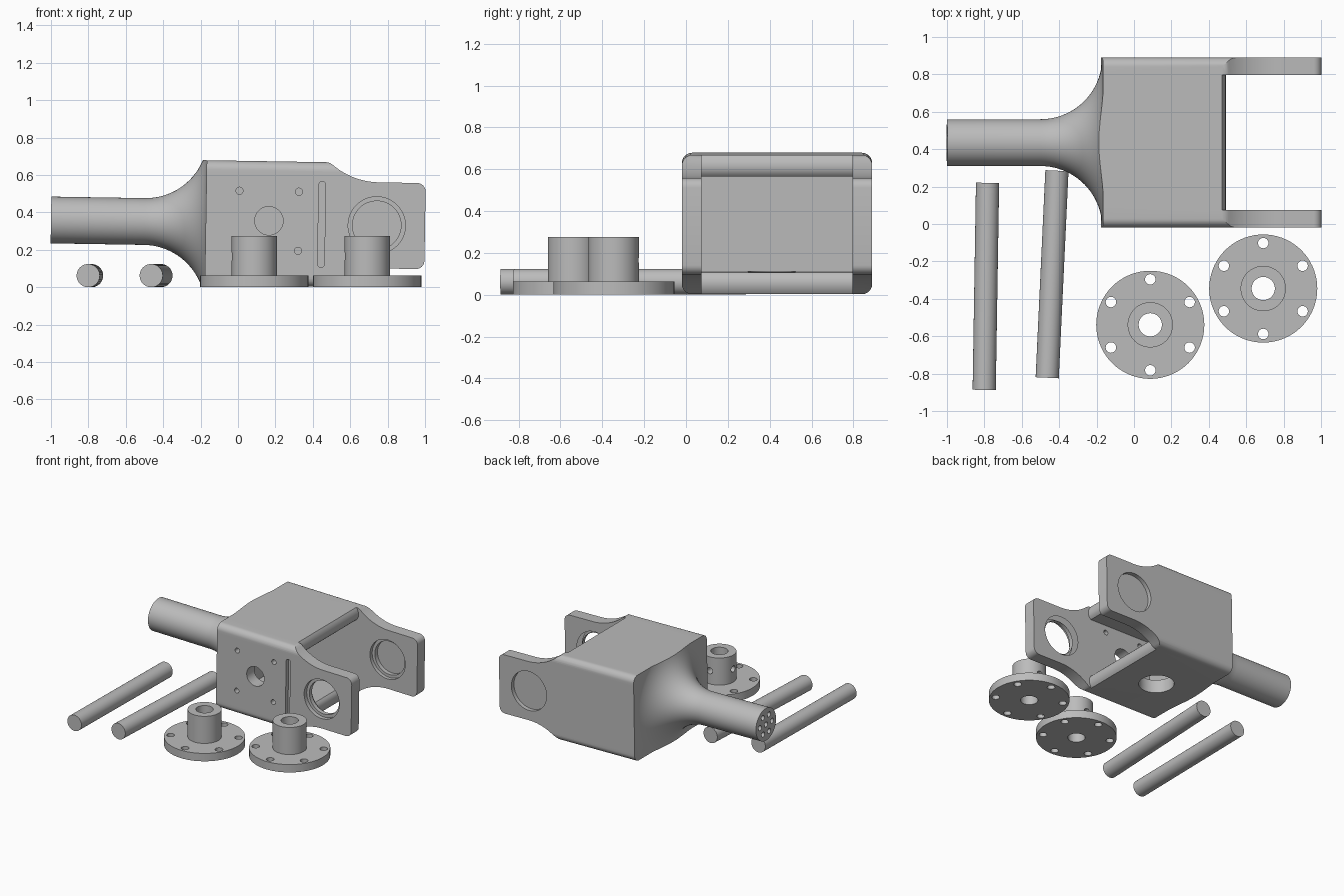
import bpy, bmesh, math
from mathutils import Matrix, Vector

if "Cube" in bpy.data.objects:
    bpy.data.objects.remove(bpy.data.objects["Cube"])

grey = bpy.data.materials.new("machined grey")
grey.diffuse_color = (0.5, 0.5, 0.5, 1)
grey.use_nodes = True
grey.node_tree.nodes["Principled BSDF"].inputs["Base Color"].default_value = grey.diffuse_color


def finish(name, bm):
    bmesh.ops.remove_doubles(bm, verts=bm.verts, dist=1e-5)
    bmesh.ops.recalc_face_normals(bm, faces=bm.faces)
    me = bpy.data.meshes.new(name)
    bm.to_mesh(me)
    bm.free()
    me.materials.append(grey)
    ob = bpy.data.objects.new(name, me)
    bpy.context.collection.objects.link(ob)
    return ob


def prism(name, pts, axis, lo, hi):
    """Extrude a 2D outline along x (outline is y,z) or y (outline is x,z)."""
    bm = bmesh.new()
    place = (lambda u, v, w: (w, u, v)) if axis == "x" else (lambda u, v, w: (u, w, v))
    a = [bm.verts.new(place(u, v, lo)) for u, v in pts]
    b = [bm.verts.new(place(u, v, hi)) for u, v in pts]
    n = len(pts)
    bm.faces.new(a)
    bm.faces.new(b)
    for i in range(n):
        j = (i + 1) % n
        bm.faces.new((a[i], a[j], b[j], b[i]))
    return finish(name, bm)


def lathe(name, pts, n=72, matrix=Matrix()):
    """Spin a closed (radius, height) outline around z."""
    bm = bmesh.new()
    rings = [[bm.verts.new(matrix @ Vector((r * math.cos(math.tau * k / n),
                                            r * math.sin(math.tau * k / n), h)))
              for k in range(n)] for r, h in pts]
    for i, ring in enumerate(rings):
        nxt = rings[(i + 1) % len(rings)]
        if pts[i][0] == 0 and pts[(i + 1) % len(pts)][0] == 0:
            continue
        for k in range(n):
            m = (k + 1) % n
            bm.faces.new((ring[k], ring[m], nxt[m], nxt[k]))
    return finish(name, bm)


def rod(name, p, q, r, n=32):
    p, q = Vector(p), Vector(q)
    d = q - p
    m = Matrix.Translation(p) @ d.to_track_quat("Z", "Y").to_matrix().to_4x4()
    return lathe(name, [(0, 0), (r, 0), (r, d.length), (0, d.length)], n, m)


def boolean(ob, cutter, op="DIFFERENCE"):
    mod = ob.modifiers.new("cut", "BOOLEAN")
    mod.operation, mod.object, mod.solver = op, cutter, "EXACT"
    bpy.context.view_layer.objects.active = ob
    bpy.ops.object.modifier_apply(modifier=mod.name)
    bpy.data.objects.remove(cutter, do_unlink=True)


def smooth(ob):
    bpy.ops.object.select_all(action="DESELECT")
    ob.select_set(True)
    bpy.context.view_layer.objects.active = ob
    bpy.ops.object.shade_smooth_by_angle(angle=math.radians(30))


def arc(cx, cy, r, a0, a1, n):
    return [(cx + r * math.cos(a0 + (a1 - a0) * i / n),
             cy + r * math.sin(a0 + (a1 - a0) * i / n)) for i in range(n + 1)]


# Housing: rounded block, local z = 0 on the shaft axis
YC, HY, HZ, RC = 0.435, 0.455, 0.333, 0.05
outline = []
for i, (sy, sz) in enumerate([(1, 1), (-1, 1), (-1, -1), (1, -1)]):
    outline += arc(YC + sy * (HY - RC), sz * (HZ - RC), RC,
                   i * math.pi / 2, (i + 1) * math.pi / 2, 8)
body = prism("fork_housing", outline, "x", -1.1, 1.1)

# Shaft with a flared shoulder
R = 0.33
flare = [(0.125 + R * (1 - math.cos(a)), -0.5 + R * math.sin(a))
         for a in [1.45 * i / 20 for i in range(21)]]
to_x = Matrix.Translation((0, YC, 0)) @ Matrix.Rotation(math.pi / 2, 4, "Y")
shaft = [(0, -1.0), (0.125, -1.0)] + flare + [(0.75, -0.172), (0.75, 1.2), (0, 1.2)]
boolean(body, lathe("shaft_form", shaft, 96, to_x), "INTERSECT")

# Fork arm silhouette, mirrored top to bottom
top = [(-1.2, 0.5), (0.44, 0.5), (0.45, 0.3345), (0.468, 0.333), (0.485, 0.33), (0.5, 0.321)]
top += [(0.75 - 0.39 * math.sin(a), 0.23 + 0.39 * (1 - math.cos(a)))
        for a in [0.66 * (1 - i / 10) for i in range(11)]]
top += arc(0.955, 0.185, 0.045, math.pi / 2, 0, 6)
side = top + [(x, -z) for x, z in reversed(top)]
boolean(body, prism("arm_form", side, "y", -0.3, 1.2), "INTERSECT")

# Cavity and gap between the arms, with rounded lips at the mouth
lip = [(0.46, 0.5), (0.463, 0.336), (0.475, 0.32), (0.483, 0.3), (0.486, 0.28),
       (0.483, 0.26), (0.475, 0.242), (0.462, 0.23), (-0.08, 0.23)]
gap = [(1.3, 0.5)] + lip + [(x, -z) for x, z in reversed(lip)] + [(1.3, -0.5)]
boolean(body, prism("gap_cutter", gap, "y", 0.075, 0.797))

# Bearing bores with a stepped seat on both faces of each arm
AX = 0.742
boolean(body, rod("bore_cutter", (AX, -0.3, 0), (AX, 1.2, 0), 0.13, 64))
for a, b in [(-0.1, 0.012), (0.045, 0.14), (0.73, 0.825), (0.858, 1.0)]:
    boolean(body, rod("seat_cutter", (AX, a, 0), (AX, b, 0), 0.153, 64))

# Motor mounting holes and slot in the front wall, drain hole in the floor
boolean(body, rod("hole_cutter", (0.165, -0.1, 0.015), (0.165, 0.2, 0.015), 0.076, 48))
for x in (0.005, 0.323):
    for z in (-0.143, 0.173):
        boolean(body, rod("screw_cutter", (x, -0.1, z), (x, 0.2, z), 0.019, 24))
slot = arc(0.447, 0.212, 0.018, 0, math.pi, 8) + arc(0.447, -0.212, 0.018, math.pi, math.tau, 8)
boolean(body, prism("slot_cutter", slot, "y", -0.1, 0.012))
boolean(body, rod("floor_cutter", (0.14, 0.41, -0.5), (0.14, 0.41, 0), 0.127, 64))

# Small holes in the shaft end
spots = [(0, 0)] + [(0.075 * math.cos(math.tau * k / 6), 0.075 * math.sin(math.tau * k / 6))
                    for k in range(6)]
for u, v in spots:
    boolean(body, rod("end_cutter", (-1.1, YC + u, v), (-0.9, YC + u, v), 0.02, 20))

body.data.transform(Matrix.Translation((0, 0, 0.343)) @ Matrix.Rotation(0.0165, 4, "Y"))
smooth(body)


# Flanged hubs with bolt circle and two set screw holes
def hub(name, x, y):
    pts = [(0.062, 0), (0.289, 0), (0.289, 0.062), (0.121, 0.062), (0.121, 0.275), (0.062, 0.275)]
    ob = lathe(name, pts, 72, Matrix.Translation((x, y, 0)))
    for k in range(6):
        a = math.pi / 2 + k * math.pi / 3
        px, py = x + 0.243 * math.cos(a), y + 0.243 * math.sin(a)
        boolean(ob, rod("bolt_cutter", (px, py, -0.1), (px, py, 0.2), 0.028, 24))
    for dx, dy in ((0, 1), (-1, 0)):
        boolean(ob, rod("set_screw_cutter", (x + 0.03 * dx, y + 0.03 * dy, 0.165),
                        (x + 0.2 * dx, y + 0.2 * dy, 0.165), 0.024, 24))
    smooth(ob)


hub("flange_hub_left", 0.087, -0.539)
hub("flange_hub_right", 0.691, -0.345)

# Loose axle rods
smooth(rod("axle_rod_left", (-0.801, -0.887, 0.062), (-0.783, 0.22, 0.062), 0.062, 48))
smooth(rod("axle_rod_right", (-0.464, -0.822, 0.062), (-0.412, 0.285, 0.062), 0.062, 48))
